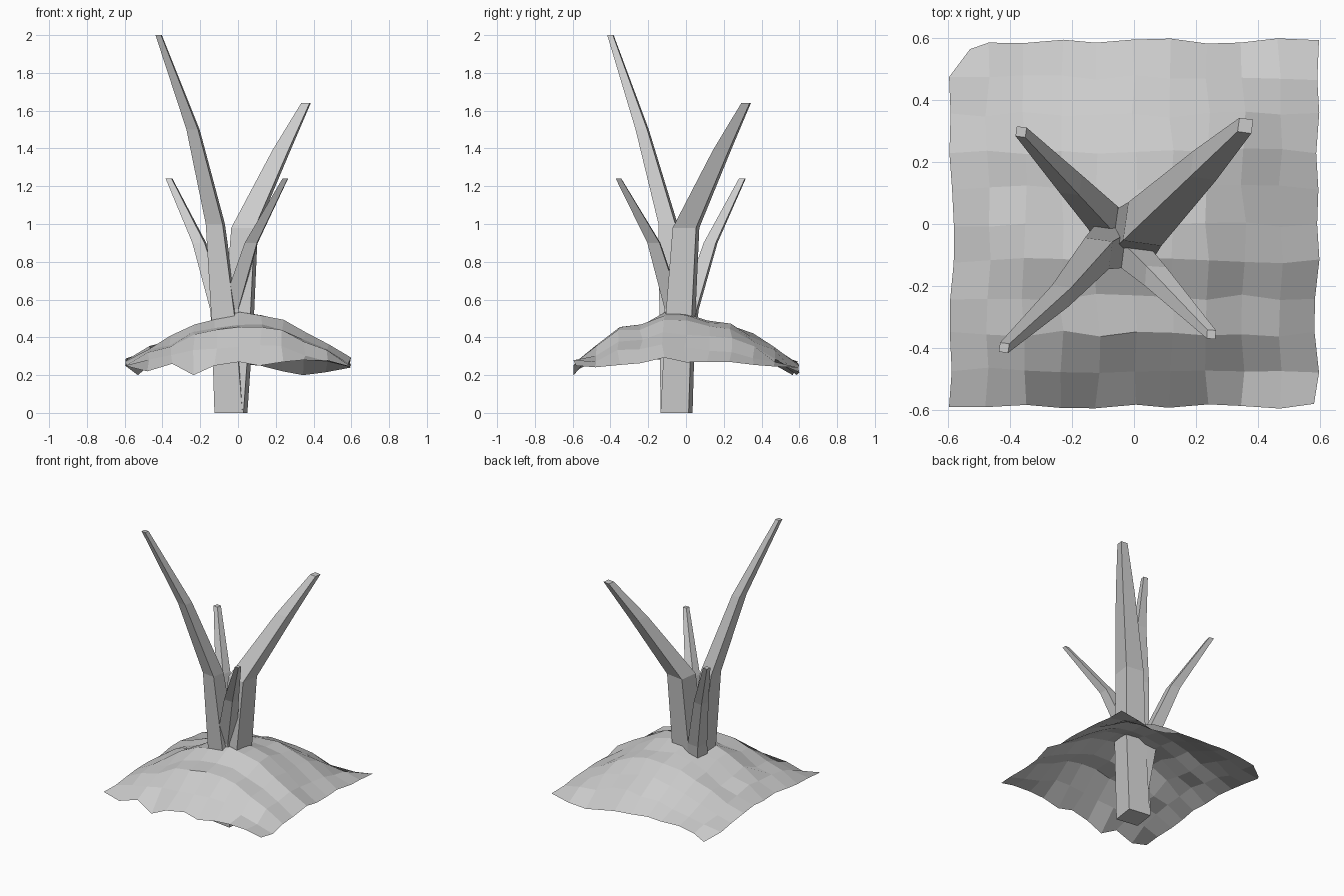
import bpy, bmesh, math, random

if "Cube" in bpy.data.objects:
    bpy.data.objects.remove(bpy.data.objects["Cube"])

random.seed(4)


def make_object(name, bm):
    bmesh.ops.recalc_face_normals(bm, faces=bm.faces[:])
    mesh = bpy.data.meshes.new(name)
    bm.to_mesh(mesh)
    bm.free()
    obj = bpy.data.objects.new(name, mesh)
    bpy.context.collection.objects.link(obj)
    return obj


# Soil mound: an open 10 x 10 sheet, raised by crossing two ridge profiles
N = 10
ridge_x = [.29, .345, .395, .46, .49, .52, .515, .485, .42, .35, .28]
ridge_y = [.27, .36, .46, .475, .525, .515, .49, .47, .41, .34, .27]
front_edge = [.25, .22, .26, .20, .25, .27, .25, .27, .28, .28, .25]
back_edge = [.20, .25, .27, .27, .27, .26, .25, .22, .20, .215, .24]
bm = bmesh.new()
grid = []
for j in range(N + 1):
    row = []
    for i in range(N + 1):
        x, y = -0.59 + 0.118 * i, -0.59 + 0.118 * j
        z = 0.2 + (ridge_x[i] - 0.2) * (ridge_y[j] - 0.2) / 0.32
        z += random.uniform(-0.012, 0.012)
        if j == 0:
            z = front_edge[i]
        elif j == N:
            z = back_edge[i]
        x += random.uniform(-0.01, 0.01)
        y += random.uniform(-0.01, 0.01)
        if i == 0 and j == N:          # corner tucked inwards
            x, y = -0.53, 0.565
        row.append(bm.verts.new((x, y, z)))
    grid.append(row)
for j in range(N):
    for i in range(N):
        bm.faces.new((grid[j][i], grid[j][i + 1], grid[j + 1][i + 1], grid[j + 1][i]))
make_object("soil_mound", bm)


def leaf(name, sections, turn):
    """Four-sided tapering leaf through sections (x, y, z, width)."""
    bm = bmesh.new()
    rings = []
    for x, y, z, w in sections:
        r = w / math.sqrt(2)
        angles = [math.radians(45 + turn + 90 * k) for k in range(4)]
        rings.append([bm.verts.new((x + r * math.cos(a), y + r * math.sin(a), z)) for a in angles])
    for a, b in zip(rings, rings[1:]):
        for k in range(4):
            m = (k + 1) % 4
            bm.faces.new((a[k], a[m], b[m], b[k]))
    bm.faces.new(rings[0][::-1])
    bm.faces.new(rings[-1])
    return make_object(name, bm)


# Leaves rising from a shared stem
leaf("tall_leaf", [(-.04, -.05, 0, .15), (-.07, -.07, .5, .125), (-.12, -.095, 1.0, .09),
                   (-.238, -.232, 1.5, .062), (-.42, -.40, 2.0, .03)], -8)
leaf("broad_leaf", [(-.035, -.05, 0, .15), (.005, -.03, .5, .14), (.035, 0, .98, .125),
                    (.23, .19, 1.39, .085), (.36, .318, 1.64, .045)], -8)
leaf("small_front_leaf", [(-.045, -.05, .2, .10), (-.04, -.065, .55, .09),
                          (.07, -.17, .9, .065), (.25, -.357, 1.24, .028)], -4)
leaf("small_back_leaf", [(-.06, -.035, .2, .10), (-.10, .02, .55, .085),
                         (-.205, .13, .9, .065), (-.365, .298, 1.24, .032)], -8)
